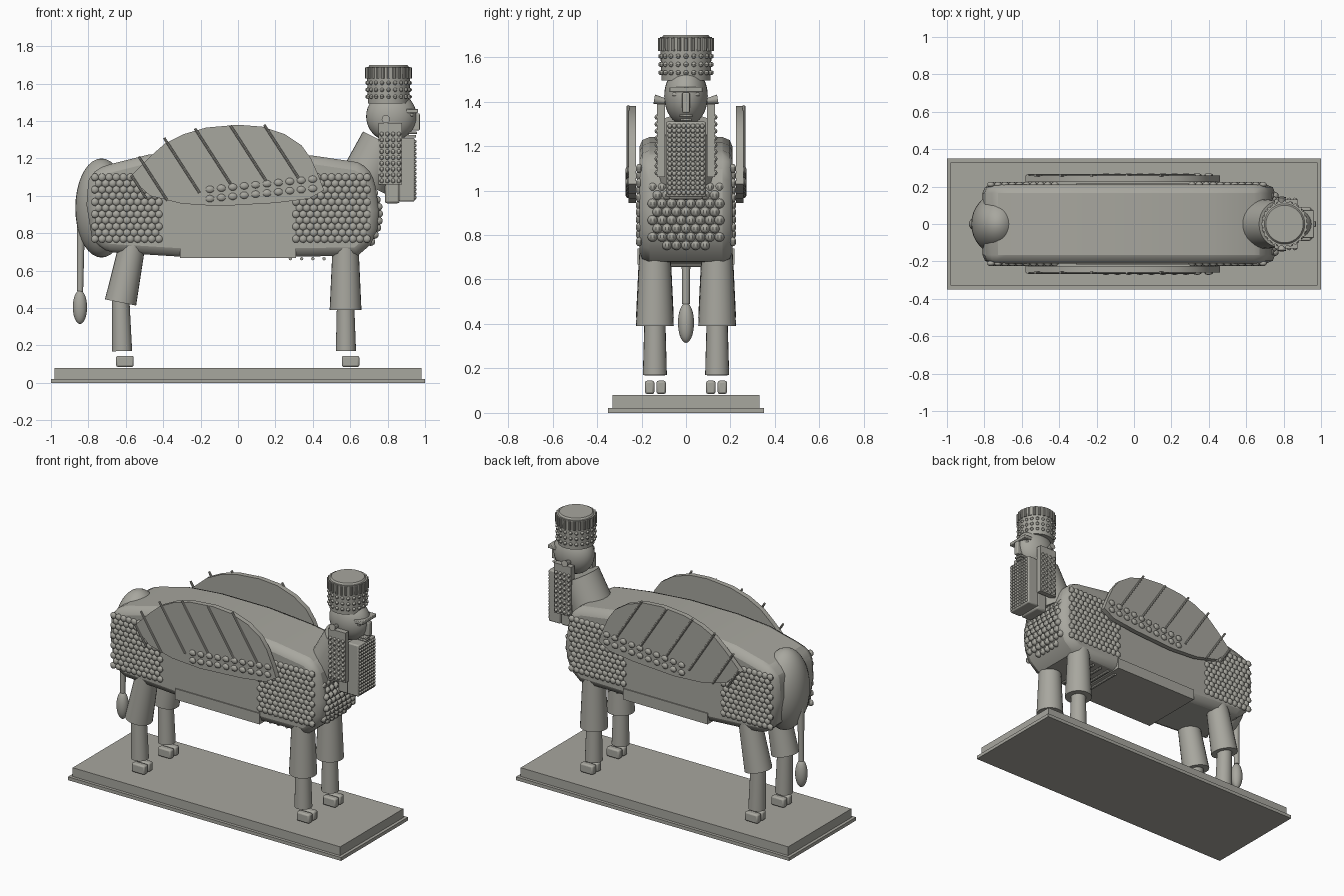
import bpy, bmesh, math
from mathutils import Vector, Matrix

if "Cube" in bpy.data.objects:
    bpy.data.objects.remove(bpy.data.objects["Cube"], do_unlink=True)

stone = bpy.data.materials.new("grey_stone")
stone.use_nodes = True
COLOUR = (0.39, 0.385, 0.345, 1)
stone.diffuse_color = COLOUR
stone.node_tree.nodes["Principled BSDF"].inputs["Base Color"].default_value = COLOUR


def finish(name, bm, bevel=0, segments=2):
    bmesh.ops.recalc_face_normals(bm, faces=bm.faces)
    mesh = bpy.data.meshes.new(name)
    bm.to_mesh(mesh)
    bm.free()
    mesh.materials.append(stone)
    obj = bpy.data.objects.new(name, mesh)
    bpy.context.collection.objects.link(obj)
    if bevel:
        mod = obj.modifiers.new("Bevel", "BEVEL")
        mod.width, mod.segments = bevel, segments
        mod.limit_method, mod.angle_limit = "ANGLE", math.radians(40)
    bpy.ops.object.select_all(action="DESELECT")
    obj.select_set(True)
    bpy.context.view_layer.objects.active = obj
    bpy.ops.object.shade_smooth_by_angle(angle=math.radians(32))
    return obj


def add_box(bm, x, y, z):
    """Box from (low, high) pairs."""
    size = [p[1] - p[0] for p in (x, y, z)]
    mid = [(p[0] + p[1]) / 2 for p in (x, y, z)]
    bmesh.ops.create_cube(bm, size=1, matrix=Matrix.Translation(mid) @ Matrix.Diagonal((*size, 1)))


def add_rod(bm, start, end, r1, r2, sides=24):
    a, b = Vector(start), Vector(end)
    turn = (b - a).to_track_quat("Z", "Y").to_matrix().to_4x4()
    bmesh.ops.create_cone(bm, cap_ends=True, segments=sides, radius1=r1, radius2=r2,
                          depth=(b - a).length, matrix=Matrix.Translation((a + b) / 2) @ turn)


def add_ball(bm, centre, radii, u=10, v=7):
    bmesh.ops.create_uvsphere(bm, u_segments=u, v_segments=v, radius=1,
                              matrix=Matrix.Translation(centre) @ Matrix.Diagonal((*radii, 1)))


def box(name, x, y, z, bevel=0):
    bm = bmesh.new()
    add_box(bm, x, y, z)
    return finish(name, bm, bevel)


def rod(name, *args):
    bm = bmesh.new()
    add_rod(bm, *args)
    return finish(name, bm)


def ball(name, centre, radii):
    bm = bmesh.new()
    add_ball(bm, centre, radii, 32, 18)
    return finish(name, bm)


def beads(name, centres, radii):
    bm = bmesh.new()
    for c in centres:
        add_ball(bm, c, radii)
    return finish(name, bm)


def prism(name, outline, y0, y1, bevel=0):
    """Side outline in x and z, extruded along y."""
    bm = bmesh.new()
    face = bm.faces.new([bm.verts.new((x, y0, z)) for x, z in outline])
    new = bmesh.ops.extrude_face_region(bm, geom=[face])["geom"]
    bmesh.ops.translate(bm, vec=(0, y1 - y0, 0), verts=[g for g in new if isinstance(g, bmesh.types.BMVert)])
    return finish(name, bm, bevel)


def hex_grid(a0, a1, b0, b1, pitch):
    """Staggered rows of points filling a rectangle."""
    row, b = 0, b0
    while b <= b1:
        a = a0 + (pitch / 2 if row % 2 else 0)
        while a <= a1 + 0.001:
            yield a, b
            a += pitch
        row, b = row + 1, b + pitch * 0.866


def span(a, b, n):
    return [a + (b - a) * i / (n - 1) for i in range(n)]


# Plinth
box("plinth_foot", (-1, 1), (-0.35, 0.35), (0, 0.022))
box("plinth", (-0.98, 0.98), (-0.33, 0.33), (0.02, 0.08))

# Body, belly and rump
body = [(-0.81, 0.95), (-0.8, 1.08), (-0.77, 1.14), (-0.68, 1.17), (-0.48, 1.22), (-0.25, 1.24),
        (0.1, 1.24), (0.4, 1.215), (0.64, 1.18), (0.71, 1.14), (0.735, 1.05), (0.755, 0.92),
        (0.745, 0.82), (0.71, 0.74), (0.64, 0.68), (0.3, 0.675), (-0.31, 0.675), (-0.71, 0.7), (-0.78, 0.77)]
prism("body", body, -0.21, 0.21, 0.045)
box("belly_slab", (-0.31, 0.31), (-0.217, 0.217), (0.668, 0.74))
ball("rump", (-0.73, 0, 0.935), (0.14, 0.16, 0.265))
bm = bmesh.new()
for x in span(0.28, 0.46, 4):
    add_rod(bm, (x, -0.15, 0.664), (x, 0.15, 0.664), 0.009, 0.009, 8)
finish("belly_rods", bm)

# Tail
rod("tail", (-0.845, 0, 0.49), (-0.84, 0, 0.86), 0.017, 0.022)
ball("tail_tuft", (-0.845, 0, 0.405), (0.038, 0.036, 0.09))

# Chest curls
chest = []
for y, z in hex_grid(-0.172, 0.172, 0.755, 1.06, 0.043):
    if abs(y) < 0.1 + (z - 0.74) * 1.0 and abs(y) < 0.165:
        chest.append((0.752 - 2.0 * (z - 0.9) ** 2, y, z))
beads("chest_curls", chest, (0.025, 0.0225, 0.0225))

wing = [(-0.58, 1.1), (-0.47, 1.21), (-0.39, 1.28), (-0.29, 1.33), (-0.17, 1.365), (0, 1.38), (0.13, 1.37),
        (0.25, 1.33), (0.34, 1.27), (0.39, 1.2), (0.43, 1.11), (0.46, 1.03), (0.38, 0.985), (0.2, 0.962),
        (-0.1, 0.945), (-0.3, 0.958), (-0.47, 1.0)]
# Upper end of each feather rib and its length factor
ribs = [(-0.57, 1.11, 0.42), (-0.53, 1.21, 0.8), (-0.395, 1.31, 1), (-0.23, 1.36, 1), (-0.04, 1.375, 1), (0.14, 1.38, 1)]

# Parts repeated on both flanks
for side, s in (("near", -1), ("far", 1)):
    def flank(lo, hi):
        return tuple(sorted((s * lo, s * hi)))

    # Flank curls
    for part, x0, x1, top in (("rear", -0.765, -0.405, 1.11), ("front", 0.31, 0.695, 1.13)):
        spots = [(x, s * 0.211, z) for x, z in hex_grid(x0, x1, 0.77, top, 0.038)]
        beads(f"{part}_flank_curls_{side}", spots, (0.021, 0.015, 0.021))

    # Wing with ribs and bead rows
    prism(f"wing_{side}", wing, s * 0.225, s * 0.258)
    bm = bmesh.new()
    for x, z, f in ribs:
        add_rod(bm, (x, s * 0.26, z), (x + 0.19 * f, s * 0.26, z - 0.295 * f), 0.007, 0.007, 8)
    finish(f"wing_ribs_{side}", bm)
    spots = [(-0.15 + 0.061 * i, s * 0.26, z + 0.006 * i) for z in (0.985, 1.035) for i in range(10)]
    beads(f"wing_beads_{side}", spots, (0.024, 0.013, 0.019))

    # Legs with split hooves
    y = s * 0.14
    for part, hip, knee, ankle, hoof in (("front", (0.575, 0.72), (0.575, 0.39), (0.577, 0.17), 0.602),
                                         ("hind", (-0.565, 0.74), (-0.628, 0.43), (-0.62, 0.17), -0.605)):
        rod(f"{part}_thigh_{side}", (hip[0], y, hip[1]), (knee[0], y, knee[1]), 0.07, 0.085)
        rod(f"{part}_shin_{side}", (knee[0], y, knee[1] + 0.04), (ankle[0], y, ankle[1]), 0.046, 0.054)
        bm = bmesh.new()
        for t in (0.09, 0.142):
            add_box(bm, (hoof - 0.047, hoof + 0.047), flank(t, t + 0.043), (0.085, 0.145))
        finish(f"{part}_hoof_{side}", bm, 0.01)

    # Hair lock
    box(f"hair_lock_{side}", (0.75, 0.877), flank(0.095, 0.13), (1.06, 1.39))
    spots = [(x, s * 0.13, z) for x in span(0.768, 0.86, 4) for z in span(1.08, 1.33, 9)]
    beads(f"hair_curls_{side}", spots, (0.012, 0.011, 0.012))

    # Ear and eye
    rod(f"ear_{side}", (0.79, s * 0.08, 1.4), (0.79, s * 0.143, 1.41), 0.01, 0.022, 12)
    ball(f"eye_{side}", (0.922, s * 0.042, 1.432), (0.018, 0.022, 0.012))

# Neck and head
rod("neck", (0.67, 0, 1.07), (0.78, 0, 1.288), 0.135, 0.125, 32)
ball("head", (0.82, 0, 1.425), (0.135, 0.098, 0.135))
box("brow", (0.9, 0.962), (-0.075, 0.075), (1.443, 1.465), 0.004)
box("nose", (0.93, 0.972), (-0.017, 0.017), (1.35, 1.44), 0.005)
box("upper_lip", (0.9, 0.958), (-0.03, 0.03), (1.33, 1.343), 0.004)
box("lower_lip", (0.89, 0.953), (-0.025, 0.025), (1.312, 1.325), 0.004)

# Beard
box("throat", (0.785, 0.865), (-0.078, 0.078), (0.96, 1.25), 0.012)
box("beard", (0.86, 0.945), (-0.09, 0.09), (0.97, 1.31), 0.008)
beads("beard_curls", [(0.945, y, z) for y in span(-0.073, 0.073, 8) for z in span(0.99, 1.29, 15)],
      (0.01, 0.0105, 0.0105))

# Crown
CX = 0.805
rod("crown", (CX, 0, 1.495), (CX, 0, 1.69), 0.11, 0.118, 40)
rod("crown_top", (CX, 0, 1.685), (CX, 0, 1.7), 0.112, 0.1, 40)
rings = []
for z in (1.53, 1.567, 1.604):
    rings += [(CX + 0.114 * math.cos(a), 0.114 * math.sin(a), z) for a in span(0, math.tau * 19 / 20, 20)]
beads("crown_studs", rings, (0.011, 0.011, 0.011))
bm = bmesh.new()
for a in span(0, math.tau * 23 / 24, 24):
    x, y = CX + 0.117 * math.cos(a), 0.117 * math.sin(a)
    add_rod(bm, (x, y, 1.627), (x, y, 1.685), 0.009, 0.009, 8)
finish("crown_flutes", bm)
